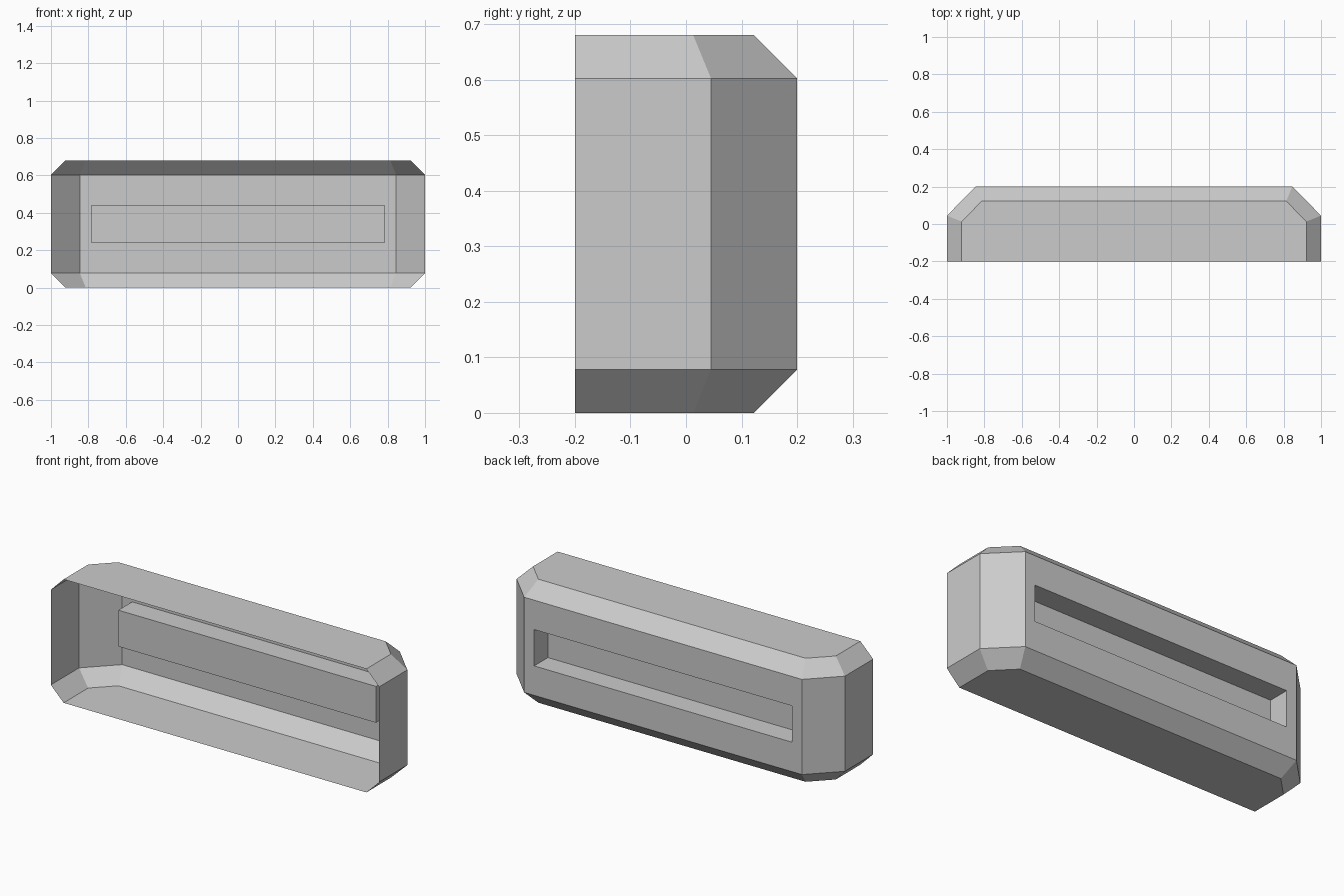
import bpy
import bmesh

cube = bpy.data.objects.get("Cube")
if cube:
    bpy.data.objects.remove(cube, do_unlink=True)

# Single grey material
grey = bpy.data.materials.new("plain_grey")
grey.use_nodes = True
colour = (0.6, 0.6, 0.6, 1)
grey.diffuse_color = colour
grey.node_tree.nodes["Principled BSDF"].inputs["Base Color"].default_value = colour

FRONT, BACK = -0.2, 0.2
HEIGHT, BEVEL = 0.68, 0.078
SLOT_HALF, SLOT_LOW, SLOT_HIGH, SLOT_DEPTH = 0.785, 0.24, 0.44, 0.12

bm = bmesh.new()


def add_loop(points):
    return [bm.verts.new(p) for p in points]


def outline(side, corner_y, corner_x, back, z):
    """Half outline mirrored into an open U, from +x round the back to -x."""
    half = [(side, FRONT, z), (side, corner_y, z), (corner_x, back, z)]
    return add_loop(half + [(-x, y, z) for x, y, z in reversed(half)])


def slot_rim(y):
    return add_loop([(SLOT_HALF, y, SLOT_LOW), (-SLOT_HALF, y, SLOT_LOW),
                     (-SLOT_HALF, y, SLOT_HIGH), (SLOT_HALF, y, SLOT_HIGH)])


def bridge(a, b):
    """Join two closed four-sided loops with quads."""
    for i in range(4):
        j = (i + 1) % 4
        bm.faces.new((a[i], a[j], b[j], b[i]))


# Bevelled tray: narrow rings at the ends, wide rings between
inner = (1 - BEVEL, 0.013, 0.814, BACK - BEVEL)
outer = (1, 0.045, 0.846, BACK)
rings = [outline(*inner, 0), outline(*outer, BEVEL),
         outline(*outer, HEIGHT - BEVEL), outline(*inner, HEIGHT)]
for level, (low, high) in enumerate(zip(rings, rings[1:])):
    for i in range(5):
        if (level, i) != (1, 2):      # the back panel is left for the slot
            bm.faces.new((low[i], low[i + 1], high[i + 1], high[i]))
bm.faces.new(list(reversed(rings[0])))
bm.faces.new(rings[3])

# Back panel with a sunken slot
panel = [rings[1][2], rings[1][3], rings[2][3], rings[2][2]]
rim, floor = slot_rim(BACK), slot_rim(BACK - SLOT_DEPTH)
bridge(panel, rim)
bridge(rim, floor)
bm.faces.new(floor)

mesh = bpy.data.meshes.new("slotted_tray")
bm.to_mesh(mesh)
bm.free()
mesh.materials.append(grey)
tray = bpy.data.objects.new("slotted_tray", mesh)
bpy.context.collection.objects.link(tray)
